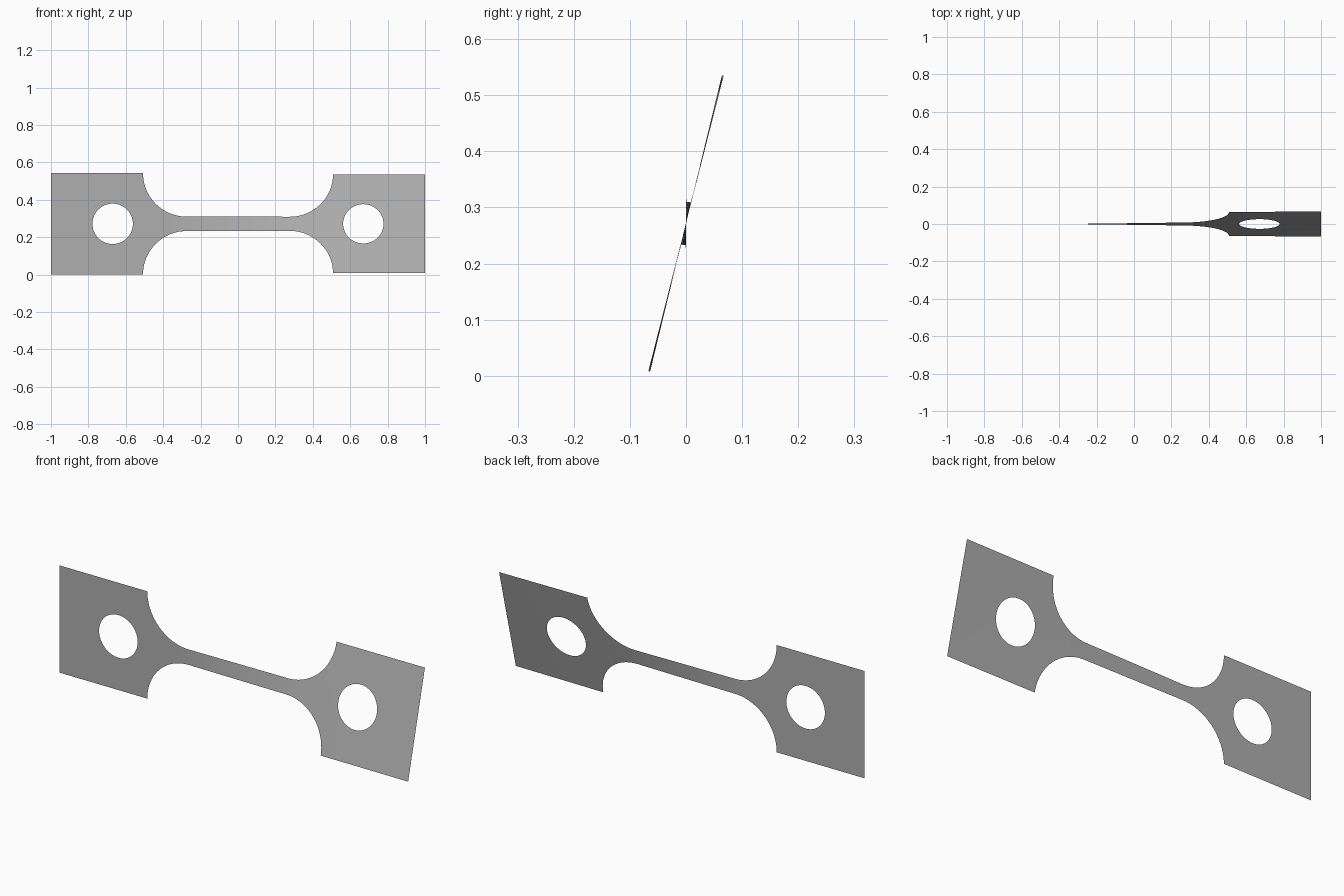
import bpy
import bmesh
from math import pi, sin, cos, radians
from mathutils import Matrix

default = bpy.data.objects.get("Cube")
if default:
    bpy.data.objects.remove(default, do_unlink=True)

HALF_H = 0.2715      # half height of the end tabs
FILLET_X = 0.275     # where the narrow neck ends
FILLET_R = 0.233     # radius of the neck fillets
HOLE_X, HOLE_R = 0.67, 0.108

metal = bpy.data.materials.new("plain_grey")
grey = (0.43, 0.43, 0.43, 1)
metal.diffuse_color = grey
metal.use_nodes = True
metal.node_tree.nodes["Principled BSDF"].inputs["Base Color"].default_value = grey


def loop(bm, points):
    """Closed ring of edges in the xz plane."""
    verts = [bm.verts.new((x, 0, z)) for x, z in points]
    return [bm.edges.new((a, b)) for a, b in zip(verts, verts[1:] + verts[:1])]


def twist(x):
    """Twist angle in degrees along the strip."""
    if x < -0.35:
        return 0.0
    if x < 0.35:
        return 13.4 * (x + 0.35) / 0.7
    return 13.4 + 0.9 * (x - 0.35) / 0.65


# Quarter outline: tab corner, then fillet down to the neck
steps = 20
quarter = [(1, HALF_H)]
for i in range(steps + 1):
    a = pi / 2 * i / steps
    quarter.append((FILLET_X + FILLET_R * cos(a), HALF_H - FILLET_R * sin(a)))
top = quarter + [(-x, z) for x, z in reversed(quarter)]
outline = top + [(x, -z) for x, z in reversed(top)]

# Flat sheet with a round hole in each tab
bm = bmesh.new()
edges = loop(bm, outline)
for side in (-1, 1):
    edges += loop(bm, [(side * HOLE_X + HOLE_R * cos(2 * pi * i / 64),
                        HOLE_R * sin(2 * pi * i / 64)) for i in range(64)])
bmesh.ops.triangle_fill(bm, edges=edges, use_beauty=True, normal=(0, -1, 0))

# Slice across the length so that the strip can twist
for i in range(1, 50):
    bmesh.ops.bisect_plane(bm, geom=bm.verts[:] + bm.edges[:] + bm.faces[:],
                           dist=1e-5, plane_co=(-1 + i / 25, 0, 0), plane_no=(1, 0, 0))
bmesh.ops.recalc_face_normals(bm, faces=bm.faces[:])
bm.normal_update()
if sum(f.normal.y * f.calc_area() for f in bm.faces) > 0:
    bmesh.ops.reverse_faces(bm, faces=bm.faces[:])

# Twist about the long axis and lift onto the floor
for v in bm.verts:
    v.co = Matrix.Rotation(radians(-twist(v.co.x)), 3, 'X') @ v.co
    v.co.z += HALF_H
for f in bm.faces:
    f.smooth = True

mesh = bpy.data.meshes.new("twisted_strip")
bm.to_mesh(mesh)
bm.free()
mesh.materials.append(metal)
strip = bpy.data.objects.new("twisted_strip", mesh)
bpy.context.collection.objects.link(strip)
